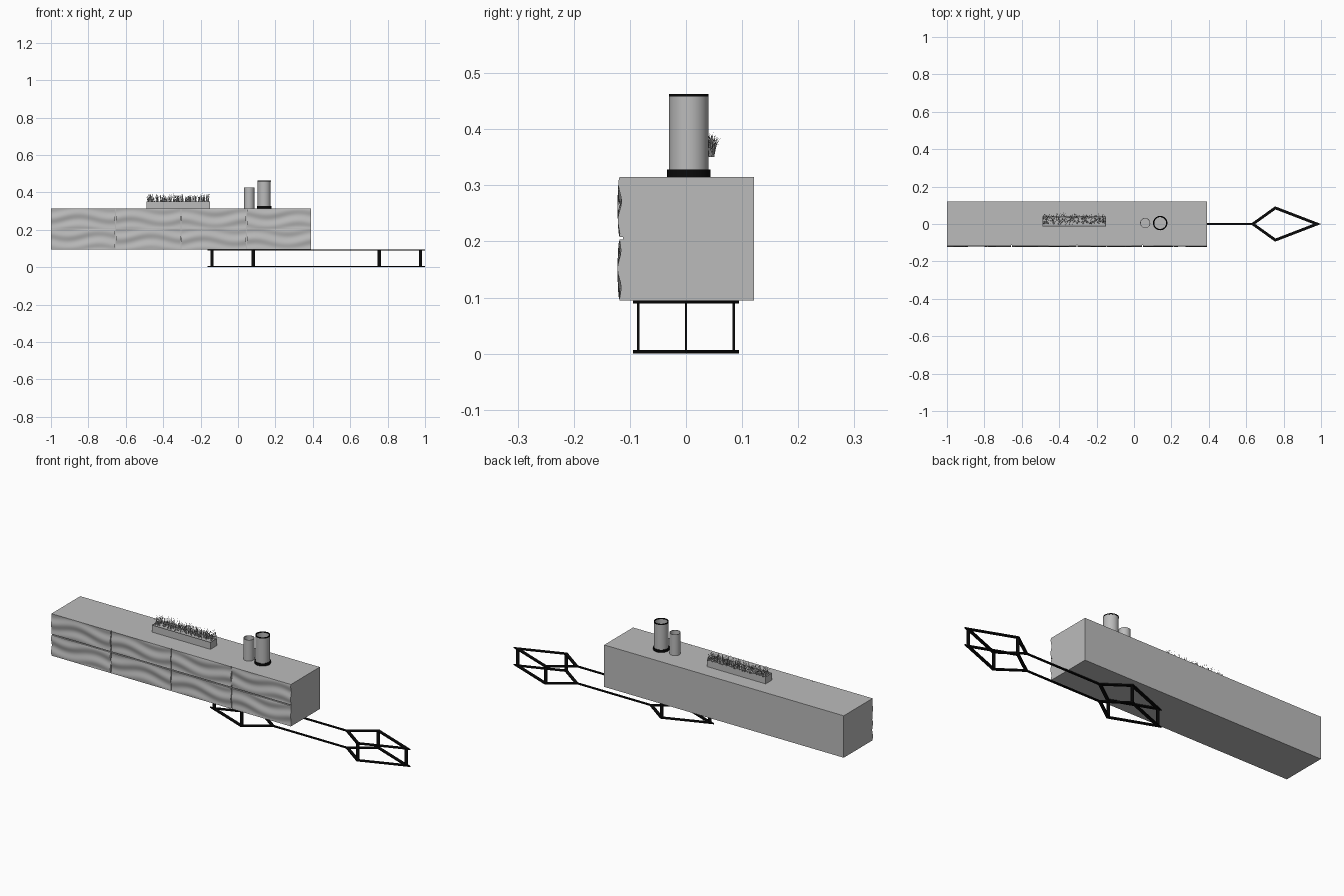
import bpy, bmesh, math, random
from mathutils import Vector, Matrix

random.seed(4)
if "Cube" in bpy.data.objects:
    bpy.data.objects.remove(bpy.data.objects["Cube"], do_unlink=True)


def material(name, value):
    m = bpy.data.materials.new(name)
    m.use_nodes = True
    color = (value, value, value, 1)
    m.diffuse_color = color
    m.node_tree.nodes["Principled BSDF"].inputs["Base Color"].default_value = color
    return m


GREY = material("warm grey", 0.5)
BLACK = material("black metal", 0.003)


def finish(bm, name, mats, smooth=False):
    bmesh.ops.recalc_face_normals(bm, faces=bm.faces)
    mesh = bpy.data.meshes.new(name)
    bm.to_mesh(mesh)
    bm.free()
    for m in mats:
        mesh.materials.append(m)
    ob = bpy.data.objects.new(name, mesh)
    bpy.context.collection.objects.link(ob)
    if smooth:
        bpy.ops.object.select_all(action="DESELECT")
        ob.select_set(True)
        bpy.context.view_layer.objects.active = ob
        bpy.ops.object.shade_smooth_by_angle(angle=math.radians(35))
    return ob


def add_box(bm, lo, hi):
    lo, hi = Vector(lo), Vector(hi)
    mat = Matrix.Translation((lo + hi) / 2) @ Matrix.Diagonal((*(hi - lo), 1))
    bmesh.ops.create_cube(bm, size=1, matrix=mat)


def box(name, lo, hi, mat):
    bm = bmesh.new()
    add_box(bm, lo, hi)
    return finish(bm, name, [mat])


# Cabinet carcass
LEFT, RIGHT, BOTTOM, TOP = -1.0, 0.39, 0.095, 0.315
box("cabinet_body", (LEFT, -0.112, BOTTOM), (RIGHT, 0.121, TOP), GREY)


# Rippled drawer fronts, two rows of four
def drawer_front(name, x0, x1, z0, z1, phase):
    bm = bmesh.new()
    bmesh.ops.create_grid(bm, x_segments=28, y_segments=16, size=0.5)
    for v in bm.verts:
        u, w = v.co.x + 0.5, v.co.y + 0.5
        bend = 0.22 * math.sin(math.tau * u + phase)
        wave = math.sin(math.tau * (1.5 * w + bend) + phase)
        y = -0.1185 - 0.0035 * wave * math.sin(math.pi * w) ** 0.5
        v.co = (x0 + u * (x1 - x0), y, z0 + w * (z1 - z0))
    rim = [e for e in bm.edges if e.is_boundary]
    new = bmesh.ops.extrude_edge_only(bm, edges=rim)["geom"]
    for v in new:
        if isinstance(v, bmesh.types.BMVert):
            v.co.y = -0.111
    finish(bm, name, [GREY], True)


seams = [LEFT, -0.655, -0.305, 0.045, RIGHT]
gap = 0.002
for col in range(4):
    x0 = seams[col] + (gap if col else 0)
    x1 = seams[col + 1] - (gap if col < 3 else 0)
    for row, (z0, z1) in enumerate([(BOTTOM, 0.203), (0.208, TOP)]):
        drawer_front(f"drawer_front_{row}_{col}", x0, x1, z0, z1, 1.3 * col + 2 * row)


# Flat-bar base: a kite-shaped loop at each end, joined by a rail
def kite(bm, pts, z, half, height):
    n = len(pts)
    rings = []
    for side in (half, -half):
        for level in (z, z + height):
            ring = []
            for i, p in enumerate(pts):
                a = (p - pts[i - 1]).normalized()
                b = (pts[(i + 1) % n] - p).normalized()
                na, nb = Vector((a.y, -a.x)), Vector((b.y, -b.x))
                q = p + (na + nb) * side / (1 + na.dot(nb))
                ring.append(bm.verts.new((q.x, q.y, level)))
            rings.append(ring)
    ol, oh, il, ih = rings
    for i in range(n):
        j = (i + 1) % n
        for a, b in ((ol, oh), (oh, ih), (ih, il), (il, ol)):
            bm.faces.new((a[i], a[j], b[j], b[i]))


MID, BAR = 0.4185, 0.006
for end, sign in (("left", 1), ("right", -1)):
    bm = bmesh.new()
    inner, wide, tip = (MID + sign * d for d in (0.217, 0.337, 0.5605))
    pts = [Vector(p) for p in ((inner, 0), (wide, -0.086), (tip, 0), (wide, 0.086))]
    for z in (0, BOTTOM - BAR):
        kite(bm, pts, z, 0.0075, BAR)
    for x, y in ((wide, -0.085), (wide, 0.085), (tip - sign * 0.003, 0)):
        add_box(bm, (x - 0.009, y - 0.002, 0.001), (x + 0.009, y + 0.002, BOTTOM - 0.001))
    finish(bm, f"{end}_base_loop", [BLACK])

for name, z in (("lower_rail", 0), ("upper_rail", BOTTOM - BAR)):
    box(name, (MID - 0.217, -0.005, z), (MID + 0.217, 0.005, z + BAR), BLACK)


# Turned parts: spin a radius/height profile about the vertical axis
def lathe(name, x, y, profile, mat, steps=40):
    bm = bmesh.new()
    verts = [bm.verts.new((x + r, y, z)) for r, z in profile]
    edges = [bm.edges.new(pair) for pair in zip(verts, verts[1:])]
    bmesh.ops.spin(bm, geom=verts + edges, cent=(x, y, 0), axis=(0, 0, 1),
                   angle=math.tau, steps=steps)
    bmesh.ops.remove_doubles(bm, verts=bm.verts, dist=0.00005)
    finish(bm, name, [mat], True)


def vase(name, x, radius, top):
    r = radius - 0.003
    lathe(name, x, 0.005, [(0, TOP), (radius, TOP), (radius, top), (r, top),
                           (r, TOP + 0.02), (0, TOP + 0.02)], GREY)


def ring(name, x, outer, inner, z0, z1):
    lathe(name, x, 0.005, [(inner, z0), (outer, z0), (outer, z1), (inner, z1),
                           (inner, z0)], BLACK)


vase("small_vase", 0.06, 0.027, 0.425)
vase("large_vase", 0.14, 0.035, 0.459)
ring("large_vase_foot", 0.14, 0.0385, 0.034, TOP, 0.328)
ring("large_vase_rim", 0.14, 0.0355, 0.0315, 0.458, 0.463)

# Planter trough with an inset soil bed
bm = bmesh.new()
add_box(bm, (-0.49, -0.014, TOP), (-0.15, 0.04, 0.352))
bm.normal_update()
lid = max(bm.faces, key=lambda f: f.calc_center_median().z)
bmesh.ops.inset_region(bm, faces=[lid], thickness=0.003, depth=0)
for v in lid.verts:
    v.co.z -= 0.004
finish(bm, "planter", [GREY])

# Grass tufts: thin arching blades
bm = bmesh.new()
for tuft in range(5):
    cx = -0.455 + 0.0675 * tuft
    for _ in range(75):
        x = cx + random.uniform(-0.03, 0.03)
        y = random.uniform(-0.002, 0.05)
        turn = random.uniform(0, math.tau)
        lean = Vector((math.cos(turn), math.sin(turn) + 0.3, 0)) * random.uniform(0.003, 0.015)
        tall = random.uniform(0.022, 0.045)
        across = Vector((-math.sin(turn), math.cos(turn), 0)) * 0.0011
        root = Vector((x, y, 0.35))
        knee = root + lean * 0.35 + Vector((0, 0, tall * 0.6))
        end = root + lean + Vector((0, 0, tall))
        a, b, c, d, e = (bm.verts.new(p) for p in (
            root - across, root + across, knee + across * 0.8, knee - across * 0.8, end))
        bm.faces.new((a, b, c, d))
        bm.faces.new((d, c, e))
finish(bm, "grass", [GREY])
